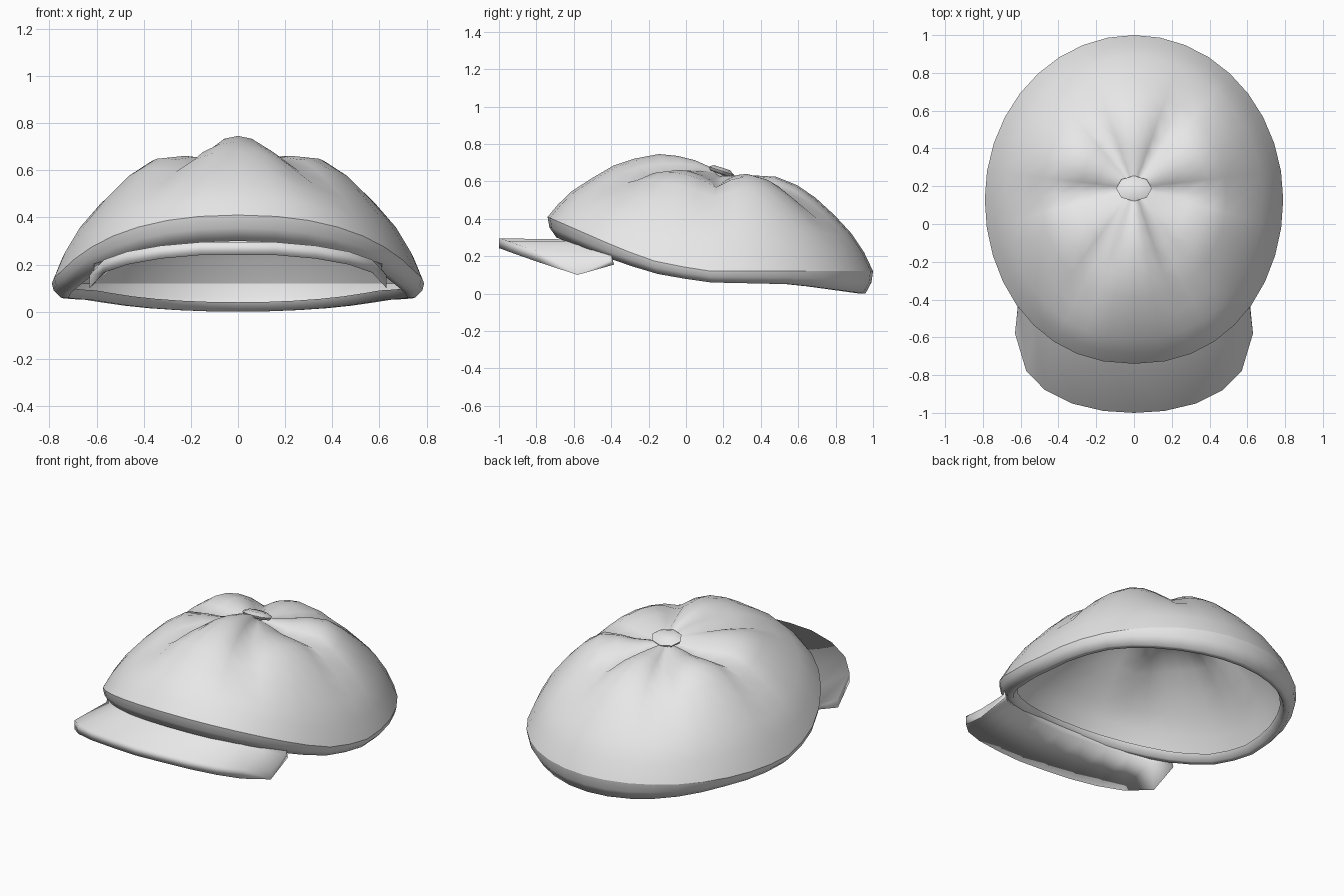
import bpy
import bmesh
from math import sin, cos, pi, radians
from mathutils import Vector, Matrix

if "Cube" in bpy.data.objects:
    bpy.data.objects.remove(bpy.data.objects["Cube"])

cloth = bpy.data.materials.new("light_grey_cloth")
cloth.use_nodes = True
cloth.diffuse_color = (0.8, 0.8, 0.8, 1)
cloth.node_tree.nodes["Principled BSDF"].inputs["Base Color"].default_value = (0.8, 0.8, 0.8, 1)


def lookup(table, x):
    """Linear interpolation through (key, value) pairs."""
    if x <= table[0][0]:
        return table[0][1]
    for (a, va), (b, vb) in zip(table, table[1:]):
        if x <= b:
            return va + (vb - va) * (x - a) / (b - a)
    return table[-1][1]


def bridge(bm, rows):
    """Quads between consecutive closed rows of vertices."""
    for lower, upper in zip(rows, rows[1:]):
        n = len(lower)
        for i in range(n):
            j = (i + 1) % n
            bm.faces.new((lower[i], lower[j], upper[j], upper[i]))


def finish(bm, name, angle):
    bmesh.ops.recalc_face_normals(bm, faces=bm.faces[:])
    mesh = bpy.data.meshes.new(name)
    bm.to_mesh(mesh)
    bm.free()
    mesh.materials.append(cloth)
    obj = bpy.data.objects.new(name, mesh)
    bpy.context.collection.objects.link(obj)
    bpy.ops.object.select_all(action='DESELECT')
    obj.select_set(True)
    bpy.context.view_layer.objects.active = obj
    bpy.ops.object.shade_smooth_by_angle(angle=radians(angle), keep_sharp_edges=True)
    return obj


# Crown: six puffed panels radiating from the button, folded under at the rim
SEGMENTS = 36
CENTRE = Vector((0, 0.19, 0.63))
DOME = [(0, 1), (0.07, 1), (0.15, 1), (0.25, 1), (0.36, 0.99), (0.5, 0.9),
        (0.62, 0.77), (0.75, 0.58), (0.86, 0.39), (0.94, 0.2), (1, 0)]
SEAM = [(0, 0), (0.15, 0.025), (0.36, 0.075), (0.55, 0.07), (0.75, 0.035), (0.92, 0)]
FRONT_PUFF = [(0, 0), (0.1, 0.07), (0.31, 0.12), (0.6, 0.11), (0.87, 0.05), (1, 0)]
SIDE_PUFF = [(0.25, 0), (0.36, 0.02), (0.5, 0.06), (0.66, 0.06), (0.86, 0.03), (1, 0)]
RIM_Z = [(-0.74, 0.41), (-0.42, 0.27), (-0.2, 0.18), (0.1, 0.12), (0.6, 0.12), (1, 0.12)]
HEM_Z = [(-0.74, 0.3), (-0.42, 0.18), (-0.2, 0.11), (0.1, 0.06), (0.6, 0.05), (1, 0)]
# Hem rows: radius, share of the drop to the hem, lift
HEM = [(0.99, 0.5, 0), (0.95, 1, 0), (0.91, 1, 0), (0.885, 1, 0.04)]


def rim_point(phi):
    c, s = cos(phi), sin(phi)
    power = 0.9 if s < 0 else 1
    x = 0.79 * abs(c) ** power * (1 if c > 0 else -1)
    y = 0.13 + 0.87 * s
    return Vector((x, y, lookup(RIM_Z, y)))


def crown_point(phi, s):
    rim = rim_point(phi)
    p = CENTRE.lerp(rim, s)
    p.z = rim.z + (CENTRE.z - rim.z) * lookup(DOME, s)
    valley = 1 - abs(cos(3 * (phi - pi / 2))) ** 0.8
    p.z -= valley * lookup(SEAM, s)
    p.z += max(0, -sin(phi)) ** 3 * lookup(FRONT_PUFF, s)
    p.z += cos(phi) ** 2 * lookup(SIDE_PUFF, s)
    return p


def hem_point(phi, s, drop, lift):
    rim = rim_point(phi)
    p = CENTRE.lerp(rim, s)
    hem = lookup(HEM_Z, rim.y)
    p.z = rim.z + (hem - rim.z) * drop + lift
    return p


bm = bmesh.new()
angles = [2 * pi * i / SEGMENTS for i in range(SEGMENTS)]
rows = [[bm.verts.new(crown_point(a, s)) for a in angles] for s, _ in DOME[1:]]
rim = rows[-1]
for row in HEM:
    rows.append([bm.verts.new(hem_point(a, *row)) for a in angles])
bridge(bm, rows)
tip = bm.verts.new(CENTRE)
for i in range(SEGMENTS):
    j = (i + 1) % SEGMENTS
    bm.faces.new((tip, rows[0][i], rows[0][j]))
    bm.edges.get((rim[i], rim[j])).smooth = False
finish(bm, "crown", 110)

# Brim: thick curved visor with a lip tucked under the crown, half given and mirrored
INNER = [(0, -0.66, 0.29), (0.16, -0.65, 0.29), (0.3, -0.62, 0.28),
         (0.42, -0.57, 0.26), (0.52, -0.5, 0.22), (0.61, -0.41, 0.18)]
OUTER = [(0, -1, 0.24), (0.16, -0.99, 0.24), (0.33, -0.95, 0.225),
         (0.47, -0.88, 0.2), (0.57, -0.78, 0.165), (0.63, -0.58, 0.1)]
stations = [(Vector(i), Vector(o)) for i, o in zip(INNER, OUTER)]
flip = Matrix.Diagonal((-1, 1, 1))
stations = [(flip @ i, flip @ o) for i, o in stations[:0:-1]] + stations

bm = bmesh.new()
sections = []
for inner, outer in stations:
    edge = Vector((0, 0, 0.055))
    lip = Vector((0, 0.01, 0.03))
    base = Vector((0, 0.025, -0.025))
    loop = [inner + lip, inner, outer + edge, outer, inner + base]
    sections.append([bm.verts.new(p) for p in loop])
bridge(bm, sections)
for end in (sections[0], sections[-1]):
    bm.faces.new(end)
finish(bm, "brim", 125)

# Button: eight-sided flattened dome on a short stem, tilted back
bm = bmesh.new()
rows = []
for radius, z in ((0.03, -0.04), (0.035, -0.015), (0.085, -0.012), (0.095, 0.003), (0.06, 0.02)):
    rows.append([bm.verts.new((radius * cos(a), 0.75 * radius * sin(a), z))
                 for a in (2 * pi * i / 8 for i in range(8))])
bridge(bm, rows)
bm.faces.new(rows[0])
bm.faces.new(rows[-1])
button = finish(bm, "button", 60)
button.location = (0, 0.187, 0.654)
button.rotation_euler = (radians(-18), 0, 0)
